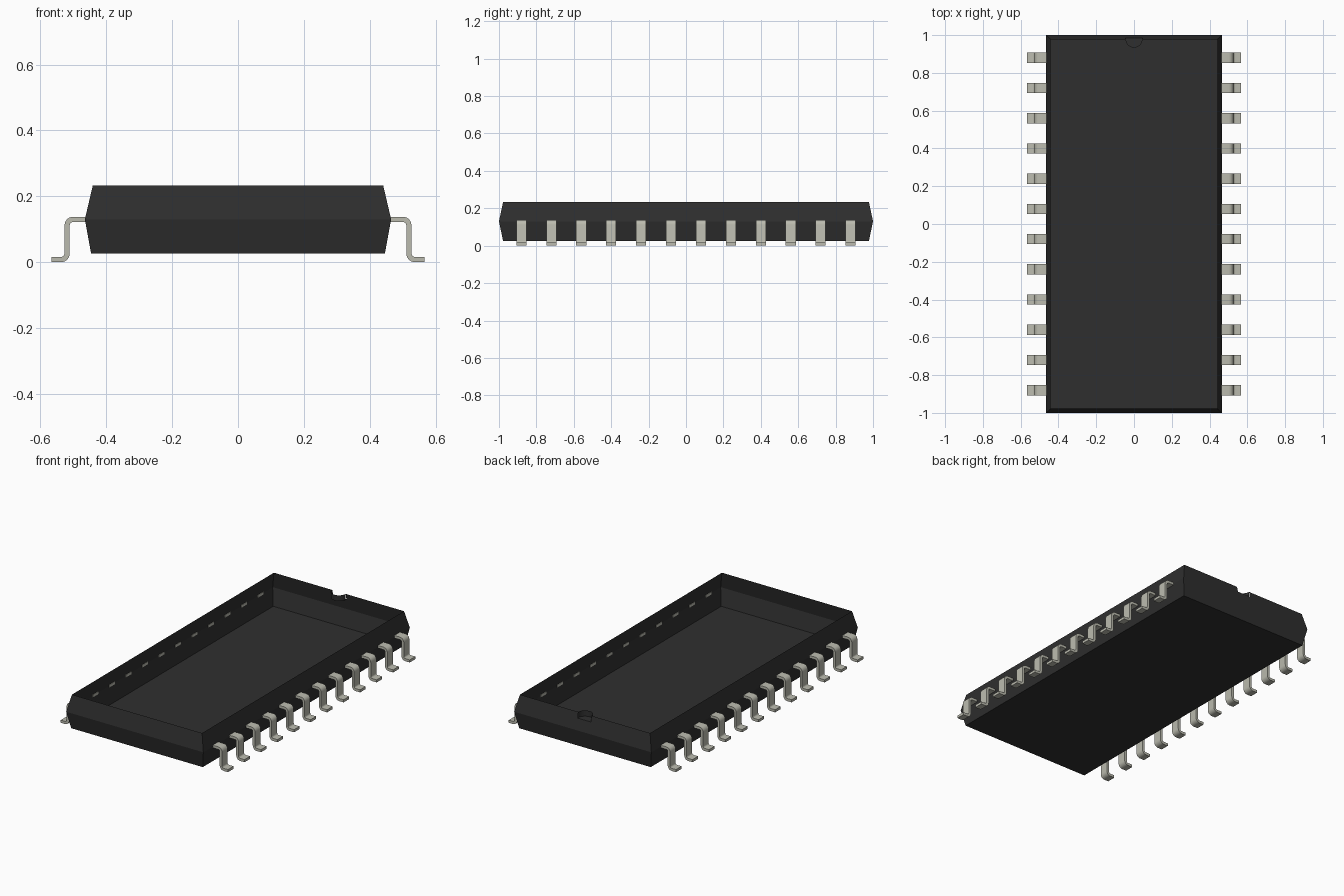
import bpy
import bmesh
from math import sin, cos, pi, radians

cube = bpy.data.objects.get("Cube")
if cube:
    bpy.data.objects.remove(cube, do_unlink=True)


def material(name, rgb):
    mat = bpy.data.materials.new(name)
    mat.use_nodes = True
    color = (*rgb, 1.0)
    mat.diffuse_color = color
    mat.node_tree.nodes["Principled BSDF"].inputs["Base Color"].default_value = color
    return mat


def finish(bm, name, mat):
    mesh = bpy.data.meshes.new(name)
    bm.to_mesh(mesh)
    bm.free()
    mesh.materials.append(mat)
    obj = bpy.data.objects.new(name, mesh)
    bpy.context.collection.objects.link(obj)
    return obj


black = material("black plastic", (0.028, 0.028, 0.028))
metal = material("tinned metal", (0.50, 0.50, 0.43))

# Body levels: half width, half length, height
BOTTOM = (0.446, 0.978, 0.026)
SEAM = (0.465, 1.0, 0.13)
RIM = (0.441, 0.978, 0.233)
NOTCH_R, NOTCH_Z = 0.045, 0.198


# Open tray with sloping thin walls
bm = bmesh.new()


def ring(level):
    hx, hy, z = level
    return [bm.verts.new((sx * hx, sy * hy, z))
            for sx, sy in ((-1, -1), (1, -1), (1, 1), (-1, 1))]


low, mid, top = ring(BOTTOM), ring(SEAM), ring(RIM)
bm.faces.new(low[::-1])
for i in range(4):
    j = (i + 1) % 4
    bm.faces.new((low[i], low[j], mid[j], mid[i]))
    if i != 2:
        bm.faces.new((mid[i], mid[j], top[j], top[i]))

# Back wall with a slot where the notch opens
slope = (SEAM[1] - RIM[1]) / (RIM[2] - SEAM[2])
slot_y = RIM[1] + slope * (RIM[2] - NOTCH_Z)
slot = [bm.verts.new(p) for p in (
    (-NOTCH_R, RIM[1], RIM[2]), (-NOTCH_R, slot_y, NOTCH_Z),
    (NOTCH_R, slot_y, NOTCH_Z), (NOTCH_R, RIM[1], RIM[2]))]
bm.faces.new([mid[2], mid[3], top[3]] + slot + [top[2]])
body = finish(bm, "chip_body", black)

# Half-round notch pocket with its floor
bm = bmesh.new()
STEPS = 12
upper, lower = [], []
for k in range(STEPS + 1):
    a = pi * k / STEPS
    x, y = -NOTCH_R * cos(a), RIM[1] - NOTCH_R * sin(a)
    upper.append(bm.verts.new((x, y, RIM[2])))
    lower.append(bm.verts.new((x, y, NOTCH_Z)))
for k in range(STEPS):
    bm.faces.new((lower[k + 1], lower[k], upper[k], upper[k + 1]))
lip = [bm.verts.new((s * NOTCH_R, slot_y, NOTCH_Z)) for s in (1, -1)]
bm.faces.new(lower + lip)
finish(bm, "notch", black)

# Gull-wing pin profile: a centre line with rounded bends, given thickness
T = 0.016
IN_R, OUT_R = 0.01, 0.01 + T
LEG_X, TOP_Z = 0.519, 0.13
FOOT_X, START_X = 0.567, 0.461
BEND = 4


def bend(cx, cz, start, end, r):
    return [(cx + r * cos(radians(start + (end - start) * k / BEND)),
             cz + r * sin(radians(start + (end - start) * k / BEND)))
            for k in range(BEND + 1)]


shoulder = (LEG_X - T / 2 - IN_R, TOP_Z - T / 2 - IN_R)
heel = (LEG_X + T / 2 + IN_R, T + IN_R)
outer = ([(START_X, TOP_Z + T / 2)] + bend(*shoulder, 90, 0, OUT_R)
         + bend(*heel, 180, 270, IN_R) + [(FOOT_X, T)])
inner = ([(START_X, TOP_Z - T / 2)] + bend(*shoulder, 90, 0, IN_R)
         + bend(*heel, 180, 270, OUT_R) + [(FOOT_X, 0)])


def add_pin(bm, side, y, half_width=0.027):
    rails = [[bm.verts.new((side * x, y + w, z)) for x, z in path]
             for path, w in ((outer, -half_width), (outer, half_width),
                             (inner, half_width), (inner, -half_width))]
    for k in range(len(outer) - 1):
        for a in range(4):
            b = (a + 1) % 4
            bm.faces.new((rails[a][k], rails[a][k + 1],
                          rails[b][k + 1], rails[b][k]))
    bm.faces.new([r[0] for r in rails])
    bm.faces.new([r[-1] for r in rails][::-1])


# Twelve pins along each long side
PINS, PITCH = 12, 0.16
for side, name in ((1, "left_pins"), (-1, "right_pins")):
    bm = bmesh.new()
    for n in range(PINS):
        add_pin(bm, side, (n - (PINS - 1) / 2) * PITCH)
    bmesh.ops.recalc_face_normals(bm, faces=bm.faces[:])
    pins = finish(bm, name, metal)
    bpy.ops.object.select_all(action='DESELECT')
    pins.select_set(True)
    bpy.context.view_layer.objects.active = pins
    bpy.ops.object.shade_smooth_by_angle(angle=radians(30))
